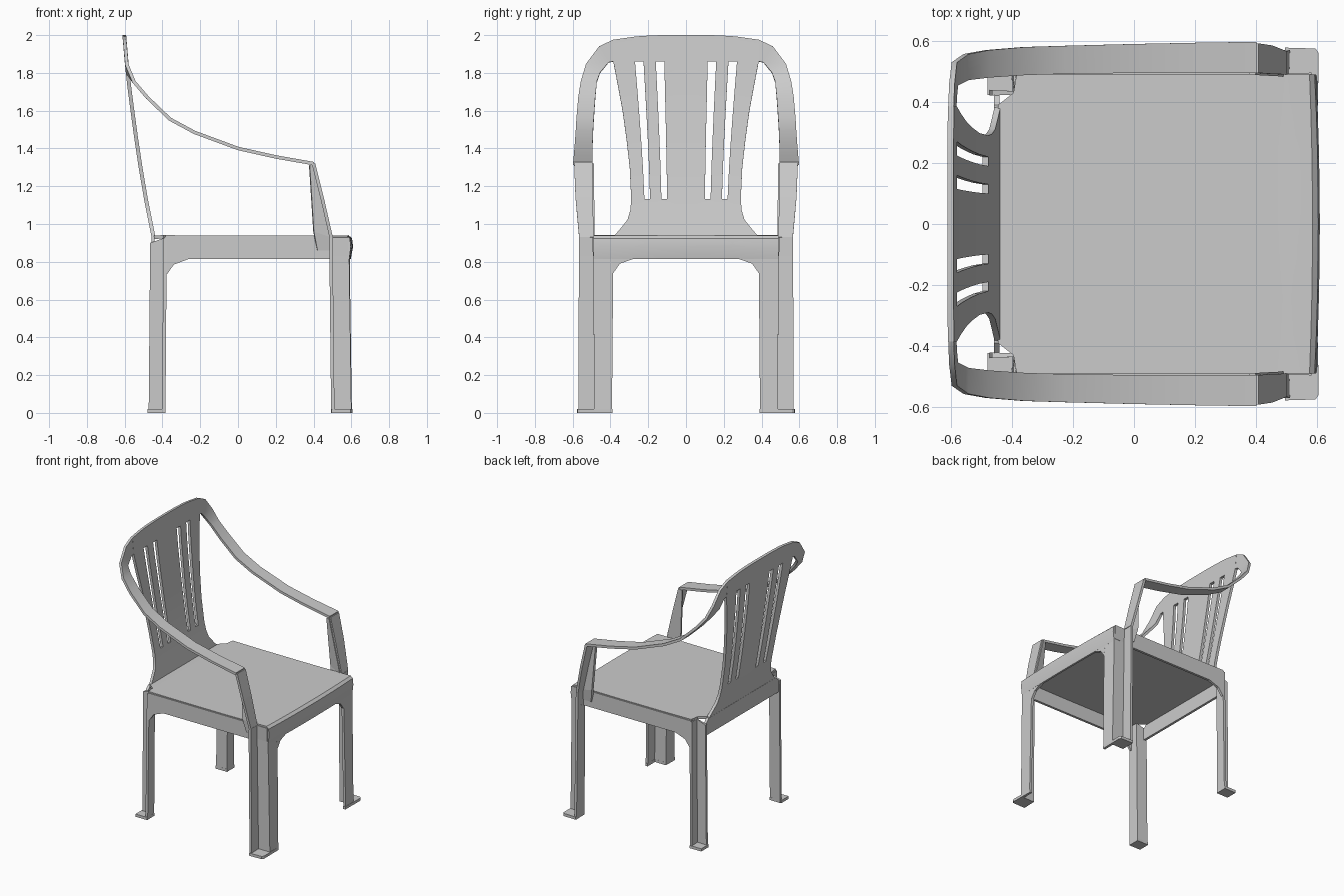
import bpy, bmesh


def sheet(name, faces, thick=0.018, smooth=False):
    """Thin moulded sheet from 3D polygons, mirrored across y."""
    bm = bmesh.new()
    for f in faces:
        bm.faces.new([bm.verts.new(p) for p in f])
    bmesh.ops.remove_doubles(bm, verts=bm.verts, dist=0.0005)
    bmesh.ops.recalc_face_normals(bm, faces=bm.faces)
    me = bpy.data.meshes.new(name)
    bm.to_mesh(me)
    bm.free()
    ob = bpy.data.objects.new(name, me)
    bpy.context.collection.objects.link(ob)
    m = ob.modifiers.new("mirror", 'MIRROR')
    m.use_axis = (False, True, False)
    m.use_clip = True
    s = ob.modifiers.new("thickness", 'SOLIDIFY')
    s.thickness = thick
    s.offset = 0
    if smooth:  # apply first so that the rim edges stay sharp
        bpy.ops.object.select_all(action='DESELECT')
        ob.select_set(True)
        bpy.context.view_layer.objects.active = ob
        bpy.ops.object.convert(target='MESH')
        bpy.ops.object.shade_smooth_by_angle(angle=0.6)


def grid(rows, skip=lambda r, c: False):
    """Quads between successive rows of points."""
    return [(a[c], a[c + 1], b[c + 1], b[c])
            for r, (a, b) in enumerate(zip(rows, rows[1:]))
            for c in range(len(a) - 1) if not skip(r, c)]


def pad(name, outline, z):
    """Flat horizontal pad 0.02 thick."""
    sheet(name, [[(x, y, z) for x, y in outline]], 0.02)


def lerp_table(t, table):
    for (a, va), (b, vb) in zip(table, table[1:]):
        if t <= b:
            return va + (vb - va) * (t - a) / (b - a)
    return table[-1][1]


# Backrest: one grid, with slit columns left open between the slats
SIDE = [(0.93, -0.447), (1.13, -0.487), (1.3, -0.516), (1.5, -0.546), (1.8, -0.585), (2.0, -0.602)]


def back_point(y, z):
    return (lerp_table(z, SIDE), y, z)


low = [0, .05, .10, .13, .19, .22, .29]
high = [0, .06, .115, .16, .225, .27, .385]
rows = []
for z, half in ((.93, .385), (.97, .35), (1.02, .31), (1.07, .295)):
    rows.append([back_point(y * half / .29, z) for y in low])
for z, out in ((1.13, .29), (1.3, .298), (1.45, .315), (1.6, .336), (1.73, .36), (1.86, .385)):
    t = ((z - 1.13) / .73) ** 1.25
    ys = [a + (b - a) * t for a, b in zip(low, high)]
    ys[-1] = out
    rows.append([back_point(y, z) for y in ys])
rows.append([back_point(y, 2.0 - .025 * (y / .385) ** 3) for y in high])
sheet("backrest", grid(rows, lambda r, c: c in (2, 4) and 4 <= r < 9), 0.02, smooth=True)

# Arm: ribbon from the top corner of the back to the front post
arm = [(back_point(.385, 1.86), back_point(.385, 1.975)),
       (back_point(.41, 1.855), back_point(.46, 1.94)),
       (back_point(.455, 1.80), back_point(.53, 1.845))]
for x, z, yi, yo in ((-.55, 1.752, .472, .557), (-.48, 1.67, .48, .57), (-.36, 1.555, .488, .58),
                     (-.23, 1.485, .492, .584), (0, 1.40, .495, .59), (.2, 1.355, .495, .594),
                     (.40, 1.32, .495, .597)):
    arm.append(((x, yi, z), (x, yo, z)))
sheet("arm", grid(arm), 0.018, smooth=True)

# Front post: sloped plate running down into the leg flange, with a tapering inner web
sheet("arm_post", grid([((.40, .495, 1.32), (.40, .592, 1.32)),
                        ((.445, .492, 1.14), (.445, .585, 1.14)),
                        ((.493, .49, .93), (.493, .566, .93))]))
sheet("arm_post_web", [[(.40, .497, 1.32), (.378, .50, 1.31), (.40, .515, .96), (.493, .492, .93)],
                       [(.40, .515, .96), (.42, .495, .86), (.493, .492, .86), (.493, .492, .93)]])

# Seat: shallow dished top that rolls over at a bowed front edge
seat = []
for x, z, y, bow in ((-.445, .93, .39, 0), (-.395, .932, .43, 0), (-.385, .932, .49, 0),
                     (-.2, .93, .49, 0), (.2, .929, .49, 0),
                     (.5, .931, .49, 0), (.572, .932, .49, .01), (.584, .92, .49, .012),
                     (.588, .88, .49, .012), (.580, .815, .49, .008)):
    seat.append([(x + bow * (1 - (k / 4) ** 2), y * k / 4, z) for k in range(5)])
sheet("seat", grid(seat), 0.018, smooth=True)

# Side apron with an arch into the rear leg, and plain back apron
sheet("side_apron", [[(.493, .487, .932), (.493, .487, .815), (-.26, .487, .815),
                      (-.34, .487, .785), (-.375, .487, .735), (-.388, .487, .735), (-.388, .487, .932)]])
sheet("back_apron", [[(-.45, 0, .932), (-.45, 0, .815), (-.45, .425, .815), (-.45, .425, .90),
                      (-.45, .39, .932)]])

# Front leg: front panel, recess wall and outer flange, open to the outside
sheet("front_leg", [[(.582, .385, .83), (.582, .484, .83), (.594, .480, 0), (.594, .392, 0)],
                    [(.582, .484, .83), (.493, .484, .83), (.502, .480, 0), (.594, .480, 0)],
                    [(.493, .484, .83), (.493, .567, .83), (.502, .570, 0), (.502, .480, 0)]])
sheet("front_leg_upper", [[(.493, .487, .93), (.582, .487, .93), (.582, .484, .83), (.493, .484, .83)],
                          [(.493, .487, .93), (.493, .566, .93), (.493, .567, .83), (.493, .484, .83)]])
sheet("front_leg_arch", [[(.583, .28, .83), (.583, .28, .815), (.583, .35, .79),
                          (.583, .385, .74), (.583, .40, .83)]])
pad("front_foot", [(.495, .473), (.585, .473), (.585, .388), (.603, .388),
                   (.605, .56), (.595, .575), (.495, .578)], .01)

# Rear leg: angle with its corner toward the inside, open to the outside
sheet("rear_leg", [[(-.386, .43, .925), (-.386, .496, .925), (-.393, .503, 0), (-.393, .43, 0)],
                   [(-.386, .43, .925), (-.465, .43, .90), (-.473, .43, 0), (-.393, .43, 0)]])
pad("rear_foot", [(-.385, .422), (-.48, .422), (-.48, .508), (-.385, .508)], .01)
